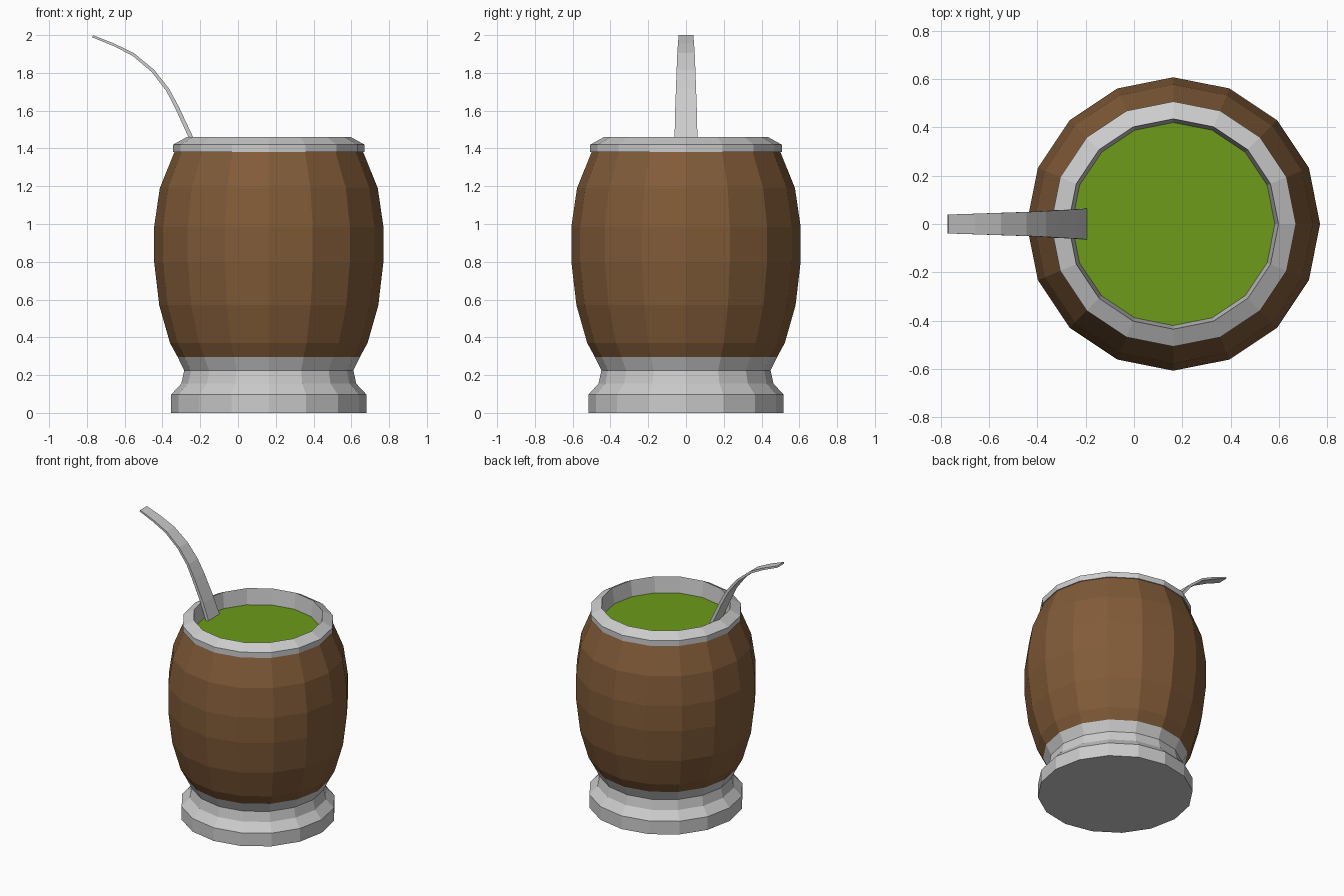
import bpy
import bmesh
from math import cos, sin, pi
from mathutils import Vector

if "Cube" in bpy.data.objects:
    bpy.data.objects.remove(bpy.data.objects["Cube"])

SIDES = 16
CUP_X = 0.163


def material(name, rgb):
    mat = bpy.data.materials.new(name)
    mat.diffuse_color = (*rgb, 1)
    mat.use_nodes = True
    mat.node_tree.nodes["Principled BSDF"].inputs["Base Color"].default_value = mat.diffuse_color
    return mat


def finish(bm, name, mat=None):
    mesh = bpy.data.meshes.new(name)
    bm.to_mesh(mesh)
    bm.free()
    obj = bpy.data.objects.new(name, mesh)
    bpy.context.collection.objects.link(obj)
    if mat:
        mesh.materials.append(mat)
    return obj


def lathe(name, profile, mat=None, cap_bottom=False, cap_top=False):
    """Revolve (radius, z) points around the cup axis, flat shaded."""
    bm = bmesh.new()
    rings = []
    for r, z in profile:
        rings.append([bm.verts.new((CUP_X + r * cos(2 * pi * k / SIDES),
                                    r * sin(2 * pi * k / SIDES), z))
                      for k in range(SIDES)])
    for a, b in zip(rings, rings[1:]):
        for k in range(SIDES):
            n = (k + 1) % SIDES
            bm.faces.new((a[k], a[n], b[n], b[k]))
    if cap_bottom:
        bm.faces.new(rings[0][::-1])
    if cap_top:
        bm.faces.new(rings[-1])
    return finish(bm, name, mat)


brown = material("brown_wood", (0.22, 0.105, 0.04))
green = material("green_tea", (0.15, 0.33, 0.01))

# Metal foot
lathe("metal_base", [(0.517, 0), (0.517, 0.097), (0.463, 0.155),
                     (0.448, 0.225), (0.483, 0.297)], cap_bottom=True)

# Barrel-shaped wooden body
lathe("cup_body", [(0.483, 0.297), (0.523, 0.37), (0.58, 0.57), (0.607, 0.80),
                   (0.607, 0.985), (0.577, 1.19), (0.50, 1.38)], brown)

# Metal rim, with its inner wall down to the drink
lathe("metal_rim", [(0.50, 1.38), (0.507, 1.38), (0.507, 1.42),
                    (0.435, 1.46), (0.42, 1.345)])

# Drink surface
lathe("tea_surface", [(0.42, 1.345)], green, cap_top=True)

# Curved flat straw, tapering towards the mouthpiece: (x, z) path
path = [Vector(p) for p in [(-0.206, 1.345), (-0.25, 1.46), (-0.322, 1.615),
                            (-0.372, 1.71), (-0.45, 1.81), (-0.555, 1.898),
                            (-0.66, 1.95), (-0.77, 1.994)]]
bm = bmesh.new()
loops = []
for i, p in enumerate(path):
    d = (path[min(i + 1, len(path) - 1)] - path[max(i - 1, 0)]).normalized()
    n = Vector((-d.y, d.x))
    t = i / (len(path) - 1)
    half_w = 0.064 - 0.025 * t
    half_t = 0.012 - 0.006 * t
    loops.append([bm.verts.new((p.x + n.x * s * half_t, w * half_w, p.y + n.y * s * half_t))
                  for s, w in ((-1, -1), (1, -1), (1, 1), (-1, 1))])
for a, b in zip(loops, loops[1:]):
    for k in range(4):
        n = (k + 1) % 4
        bm.faces.new((a[k], a[n], b[n], b[k]))
bm.faces.new(loops[0][::-1])
bm.faces.new(loops[-1])
bmesh.ops.recalc_face_normals(bm, faces=bm.faces)
finish(bm, "straw")
